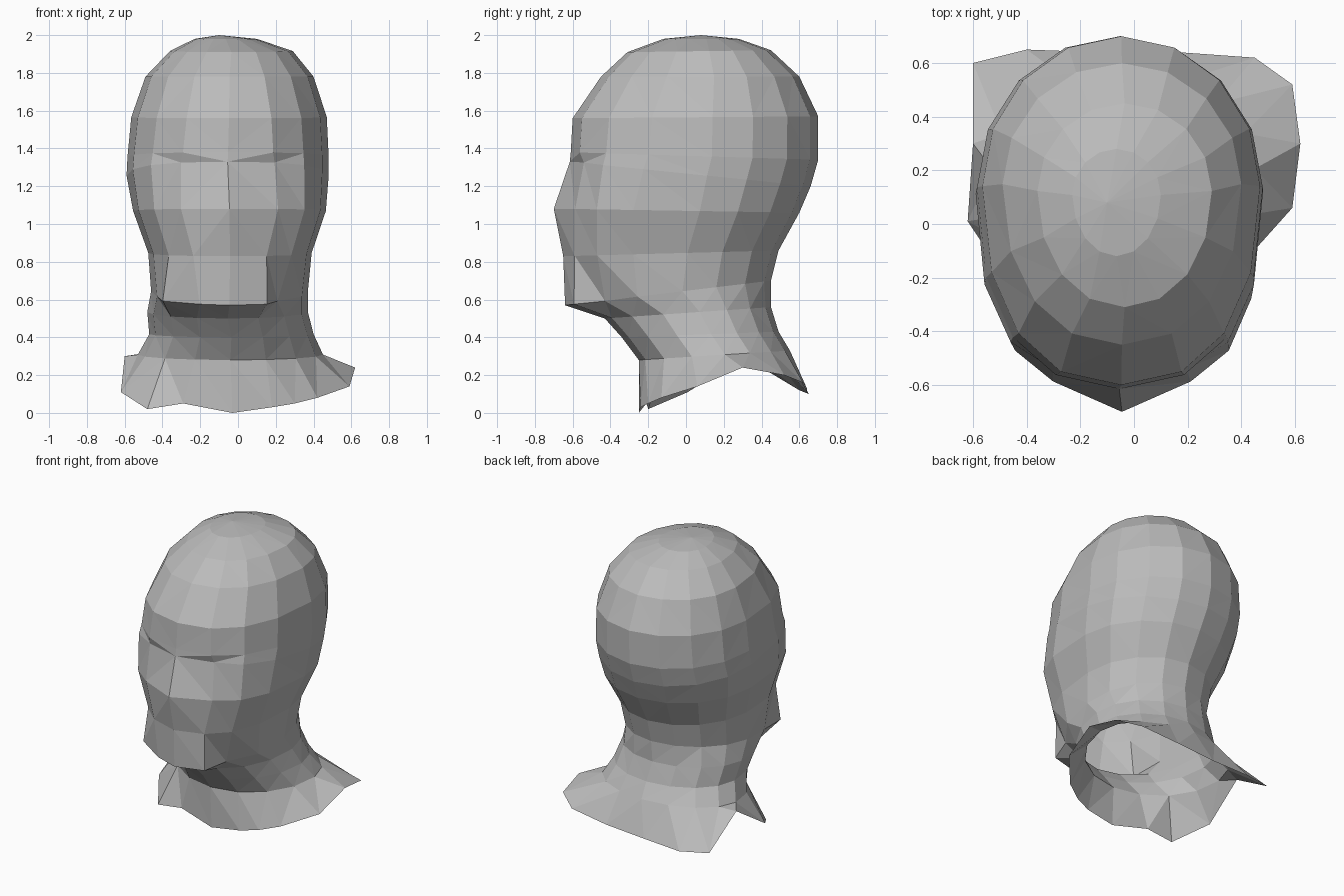
import bpy
import bmesh
import math

SIDES = 16
BACK_ROUNDNESS = 2


def remove_default_cube():
    cube = bpy.data.objects.get("Cube")
    if cube:
        bpy.data.objects.remove(cube, do_unlink=True)


def make_material(name, color):
    mat = bpy.data.materials.new(name)
    mat.use_nodes = True
    mat.diffuse_color = color
    mat.node_tree.nodes["Principled BSDF"].inputs["Base Color"].default_value = color
    return mat


def signed_power(value, exponent):
    return math.copysign(abs(value) ** exponent, value)


def section(front_z, back_z, x_min, x_max, y_front, y_back, front_roundness):
    """Tilted superellipse, starting at the front and going towards +x."""
    center_x = (x_min + x_max) / 2
    half_width = (x_max - x_min) / 2
    center_y = y_front + (y_back - y_front) * 0.57
    points = []
    for i in range(SIDES):
        angle = math.tau * i / SIDES
        is_back = math.cos(angle) < 0
        exponent = 2 / (BACK_ROUNDNESS if is_back else front_roundness)
        across = signed_power(math.sin(angle), exponent)
        along = -signed_power(math.cos(angle), exponent)
        reach = y_back - center_y if is_back else center_y - y_front
        y = center_y + along * reach
        blend = (y - y_front) / (y_back - y_front)
        z = front_z + (back_z - front_z) * blend
        points.append((center_x + across * half_width, y, z))
    return points


def bridge(bm, upper, lower):
    for i in range(SIDES):
        j = (i + 1) % SIDES
        bm.faces.new((upper[i], lower[i], lower[j], upper[j]))


def finish(bm, name, material):
    bmesh.ops.triangulate(bm, faces=bm.faces[:], quad_method='BEAUTY')
    bmesh.ops.recalc_face_normals(bm, faces=bm.faces[:])
    mesh = bpy.data.meshes.new(name)
    bm.to_mesh(mesh)
    bm.free()
    mesh.materials.append(material)
    obj = bpy.data.objects.new(name, mesh)
    bpy.context.collection.objects.link(obj)


remove_default_cube()
clay = make_material("clay grey", (0.5, 0.5, 0.5, 1))

# Skull, face, jaw and neck: front z, back z, x range, y range, front roundness
head_sections = [
    (1.98, 1.98, -.23, .1, -.12, .28, 2),
    (1.91, 1.92, -.36, .29, -.31, .45, 2.1),
    (1.78, 1.78, -.49, .4, -.45, .6, 2.2),
    (1.56, 1.57, -.565, .47, -.6, .7, 2.3),
    (1.38, 1.34, -.585, .48, -.61, .7, 2.4),
    (1.33, 1.2, -.59, .48, -.615, .66, 2.5),
    (1.08, 1.06, -.555, .465, -.625, .6, 2.8),
    (.83, .86, -.475, .39, -.63, .49, 2.4),
    (.57, .7, -.46, .37, -.64, .45, 2),
    (.5, .56, -.48, .37, -.43, .45, 2),
    (.4, .43, -.47, .4, -.34, .49, 2),
    (.28, .33, -.53, .45, -.25, .55, 2),
]

# Ragged hem of the collar, in the same order as the sections
collar_hem = [
    (-.03, -.25, 0), (.18, -.24, .03), (.3, -.2, .05), (.42, -.13, .08),
    (.59, .06, .14), (.62, .3, .24), (.59, .52, .2), (.45, .62, .16),
    (.17, .64, .13), (-.12, .64, .11), (-.4, .65, .1), (-.6, .6, .12),
    (-.6, .3, .3), (-.62, .01, .11), (-.48, -.2, .02), (-.29, -.21, .05),
]

# Head shell, closed at the crown and open below
bm = bmesh.new()
loops = [[bm.verts.new(p) for p in section(*s)] for s in head_sections]
for upper, lower in zip(loops, loops[1:]):
    bridge(bm, upper, lower)
crown = bm.verts.new((-.1, .08, 2))
for i in range(SIDES):
    bm.faces.new((crown, loops[0][i], loops[0][(i + 1) % SIDES]))

# Shallow eye sockets on both sides of the nose bridge
for i in (1, -1):
    loops[5][i].co.y += 0.03
# Nose tip and upper lip stand out from the cheeks
loops[6][0].co.y -= 0.075
loops[7][0].co.y -= 0.02
# Lopsided jaw: wide right corner, left side tucked under the cheek
loops[8][-2].co.x -= 0.06
loops[8][-2].co.y -= 0.02
loops[8][2].co.x -= 0.04
loops[8][2].co.y += 0.03
loops[8][1].co.x += 0.04
finish(bm, "head", clay)

# Collar flaring out from the base of the neck
bm = bmesh.new()
neck_base = [bm.verts.new(p) for p in section(*head_sections[-1])]
hem = [bm.verts.new(p) for p in collar_hem]
bridge(bm, neck_base, hem)
finish(bm, "collar", clay)
